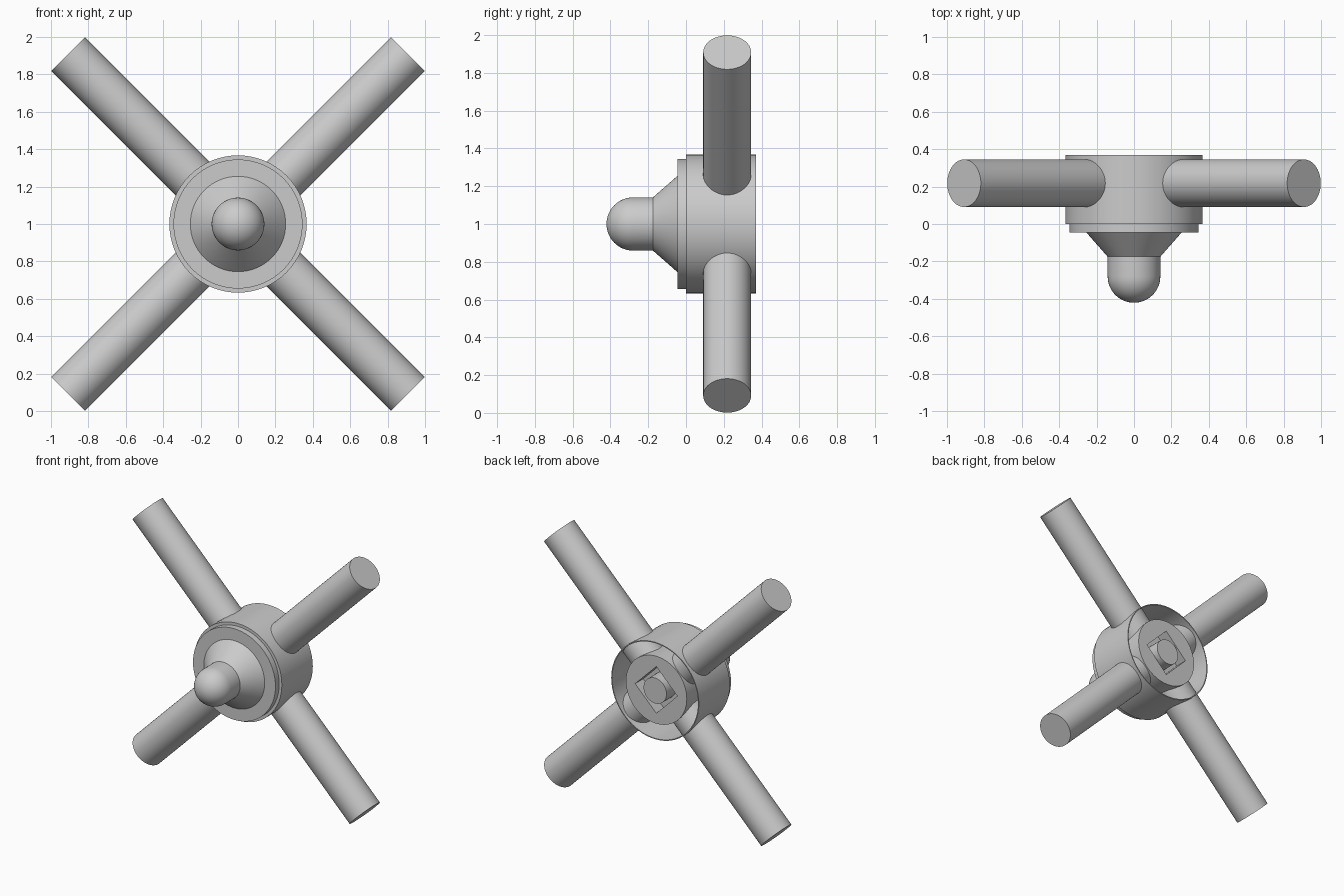
import bpy, math
from mathutils import Matrix, Vector

if "Cube" in bpy.data.objects:
    bpy.data.objects.remove(bpy.data.objects["Cube"])

SEG = 64
CZ = 1.0  # height of the hub axis


def finish(ob):
    bpy.ops.object.select_all(action='DESELECT')
    ob.select_set(True)
    bpy.context.view_layer.objects.active = ob
    bpy.ops.object.shade_smooth_by_angle(angle=math.radians(30))


def lathe(name, profile):
    """Spin (radius, y) points round the hub axis; radius 0 becomes a pole."""
    verts, faces, rings = [], [], []
    for r, y in profile:
        n = 1 if r == 0 else SEG
        rings.append(list(range(len(verts), len(verts) + n)))
        for i in range(n):
            a = 2 * math.pi * i / SEG
            verts.append((r * math.cos(a), y, CZ + r * math.sin(a)))
    for a, b in zip(rings, rings[1:]):
        for i in range(SEG):
            j = (i + 1) % SEG
            quad = [a[i % len(a)], a[j % len(a)], b[j % len(b)], b[i % len(b)]]
            faces.append(list(dict.fromkeys(quad)))
    me = bpy.data.meshes.new(name)
    me.from_pydata(verts, [], faces)
    ob = bpy.data.objects.new(name, me)
    bpy.context.collection.objects.link(ob)
    # consistent outward normals
    bpy.context.view_layer.objects.active = ob
    ob.select_set(True)
    bpy.ops.object.mode_set(mode='EDIT')
    bpy.ops.mesh.select_all(action='SELECT')
    bpy.ops.mesh.normals_make_consistent(inside=False)
    bpy.ops.object.mode_set(mode='OBJECT')
    finish(ob)
    return ob


# Hub cup: domed nose, cone, front flange, thin outer wall open at the back
R = 0.141
dome = [(R * math.sin(t), -0.28 - R * math.cos(t))
        for t in (math.pi / 2 * i / 12 for i in range(1, 13))]
lathe("hub_shell", [(0, -0.28 - R)] + dome + [
    (R, -0.175), (0.255, -0.045), (0.345, -0.045), (0.345, 0.0),
    (0.367, 0.0), (0.367, 0.37), (0.36, 0.37), (0.36, 0.005), (0, 0.005)])

# Inner core with a square socket cut into its back face
core = lathe("hub_core", [(0, 0.004), (0.255, 0.004), (0.255, 0.355), (0, 0.355)])
bpy.ops.mesh.primitive_cube_add(size=1, location=(0, 0.36, CZ),
                                rotation=(0, math.pi / 4, 0))
cutter = bpy.context.object
cutter.name = "socket_cutter"
cutter.scale = (0.25, 0.2, 0.25)
cutter.hide_render = True
mod = core.modifiers.new("socket", 'BOOLEAN')
mod.object = cutter
mod.operation = 'DIFFERENCE'
mod.solver = 'EXACT'
bpy.context.view_layer.objects.active = core
bpy.ops.object.modifier_apply(modifier=mod.name)
bpy.data.objects.remove(cutter)

# Round spindle inside the socket
lathe("spindle", [(0, 0.255), (0.096, 0.255), (0.096, 0.37), (0, 0.37)])

# Four diagonal arms
INNER, OUTER = 0.2, 1.285
for k, name in enumerate(("upper_right", "upper_left", "lower_left", "lower_right")):
    a = math.pi / 4 + k * math.pi / 2
    d = Vector((math.cos(a), 0, math.sin(a)))
    bpy.ops.mesh.primitive_cylinder_add(vertices=SEG, radius=0.127, depth=OUTER - INNER)
    arm = bpy.context.object
    arm.name = name + "_arm"
    mid = Vector((0, 0.218, CZ)) + d * (INNER + OUTER) / 2
    arm.matrix_world = (Matrix.Translation(mid)
                        @ d.to_track_quat('Z', 'Y').to_matrix().to_4x4())
    finish(arm)
